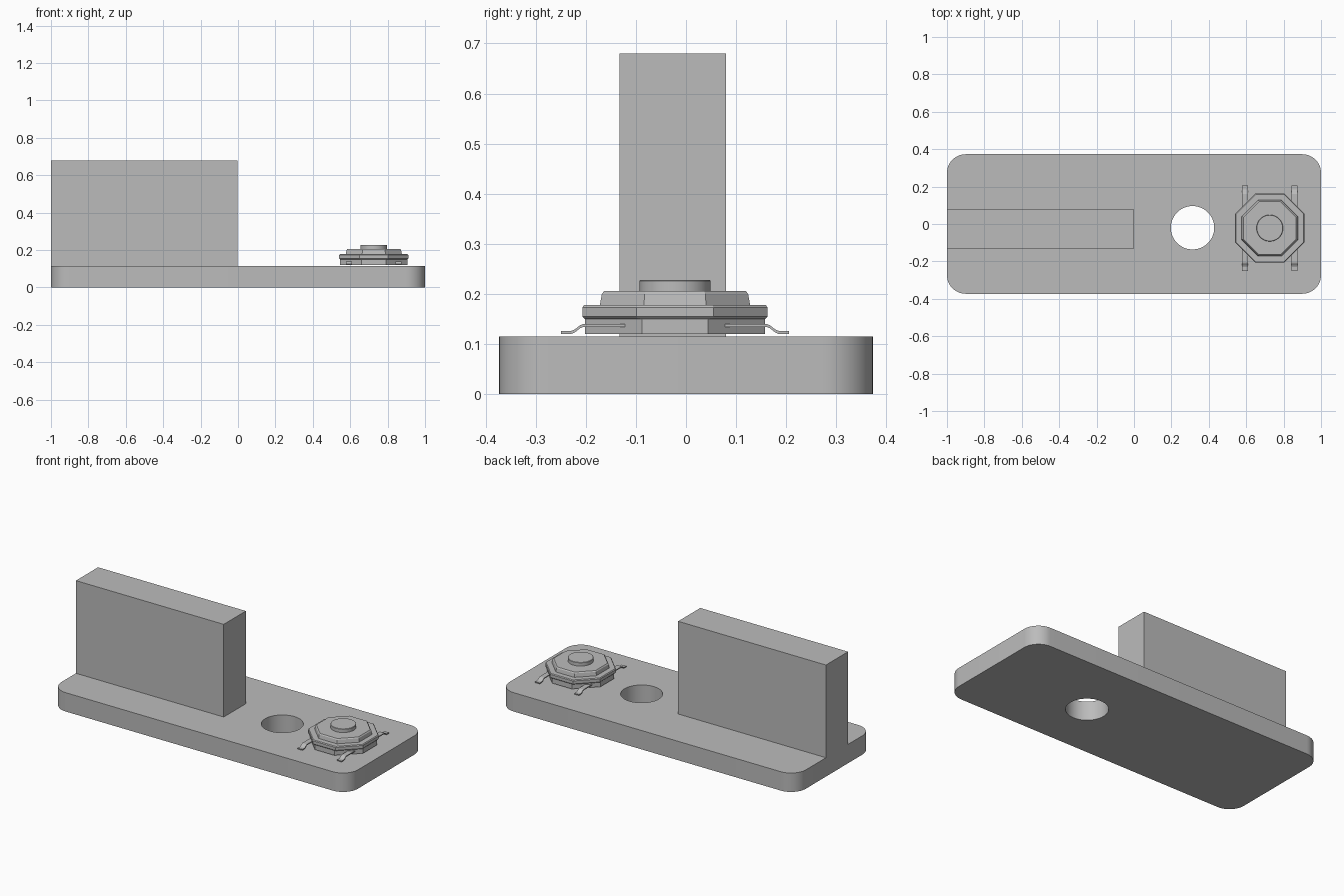
import bpy, bmesh, math
from mathutils import Vector

old = bpy.data.objects.get("Cube")
if old:
    bpy.data.objects.remove(old, do_unlink=True)

grey = bpy.data.materials.new("plain_grey")
grey.use_nodes = True
colour = (0.5, 0.5, 0.5, 1)
grey.diffuse_color = colour
grey.node_tree.nodes["Principled BSDF"].inputs["Base Color"].default_value = colour

PLATE_TOP = 0.115
SWITCH = Vector((0.726, -0.022, 0))


def finish(name, bm, smooth=False):
    bmesh.ops.recalc_face_normals(bm, faces=bm.faces)
    mesh = bpy.data.meshes.new(name)
    bm.to_mesh(mesh)
    bm.free()
    obj = bpy.data.objects.new(name, mesh)
    bpy.context.collection.objects.link(obj)
    mesh.materials.append(grey)
    if smooth:
        smooth_sides(obj)
    return obj


def smooth_sides(obj):
    bpy.ops.object.select_all(action='DESELECT')
    obj.select_set(True)
    bpy.context.view_layer.objects.active = obj
    bpy.ops.object.shade_smooth_by_angle(angle=math.radians(30))


def loft(name, rings, smooth=False):
    """Closed solid through a stack of matching point rings."""
    bm = bmesh.new()
    loops = [[bm.verts.new(p) for p in ring] for ring in rings]
    for low, high in zip(loops, loops[1:]):
        for i in range(len(low)):
            j = (i + 1) % len(low)
            bm.faces.new((low[i], low[j], high[j], high[i]))
    bm.faces.new(loops[0][::-1])
    bm.faces.new(loops[-1])
    return finish(name, bm, smooth)


def rectangle(x0, x1, y0, y1, z):
    return [(x0, y0, z), (x1, y0, z), (x1, y1, z), (x0, y1, z)]


def circle(x, y, r, z, n=64):
    return [(x + r * math.cos(math.tau * i / n), y + r * math.sin(math.tau * i / n), z)
            for i in range(n)]


def octagon(half, z, diagonal=None):
    """Octagon round the switch; diagonal is the distance to the corner faces."""
    s = (diagonal or half) * math.sqrt(2) - half
    corners = [(half, -s), (half, s), (s, half), (-s, half),
               (-half, s), (-half, -s), (-s, -half), (s, -half)]
    return [SWITCH + Vector((x, y, z)) for x, y in corners]


def rounded_rectangle(w, d, r, z, steps=12):
    ring = []
    for k, (sx, sy) in enumerate([(1, 1), (-1, 1), (-1, -1), (1, -1)]):
        for i in range(steps + 1):
            a = (k + i / steps) * math.pi / 2
            ring.append((sx * (w - r) + r * math.cos(a), sy * (d - r) + r * math.sin(a), z))
    return ring


# Base plate with a through hole
plate = loft("base_plate", [rounded_rectangle(1, 0.373, 0.1, z) for z in (0, PLATE_TOP)])
cutter = loft("hole_cutter", [circle(0.313, -0.02, 0.116, z) for z in (-0.1, 0.3)])
cutter.hide_render = True
cut = plate.modifiers.new("hole", 'BOOLEAN')
cut.operation = 'DIFFERENCE'
cut.solver = 'EXACT'
cut.object = cutter
bpy.context.view_layer.objects.active = plate
bpy.ops.object.modifier_apply(modifier=cut.name)
bpy.data.objects.remove(cutter, do_unlink=True)
smooth_sides(plate)

# Upright block
loft("upright_block", [rectangle(-1, -0.003, -0.133, 0.08, z) for z in (PLATE_TOP, 0.68)])

# Switch housing, with its corner faces set back under the rim
loft("switch_housing", [octagon(0.18, 0.12, 0.174), octagon(0.18, 0.15, 0.174)])
loft("switch_rim", [octagon(0.18, 0.15, 0.18), octagon(0.185, 0.155),
                    octagon(0.185, 0.173), octagon(0.181, 0.178)])

# Raised cover and push button
loft("switch_cover", [octagon(0.15, 0.178), octagon(0.146, 0.2), octagon(0.141, 0.206)])
loft("push_button", [circle(SWITCH.x, SWITCH.y, r, z)
                     for r, z in ((0.071, 0.206), (0.071, 0.226), (0.069, 0.228))], True)

# Four bent legs, swept from a side profile
path = [(0.1, 0.137), (0.183, 0.137), (0.19, 0.134), (0.2, 0.126), (0.207, 0.123), (0.228, 0.123)]
T = 0.003
outline = [(y, z + T) for y, z in path] + [(y, z - T) for y, z in reversed(path)]
for side, sx in (("left", 1), ("right", -1)):
    for end, sy in (("back", 1), ("front", -1)):
        loft(f"switch_leg_{end}_{side}",
             [[(SWITCH.x + sx * x, SWITCH.y + sy * y, z) for y, z in outline]
              for x in (0.117, 0.148)])
